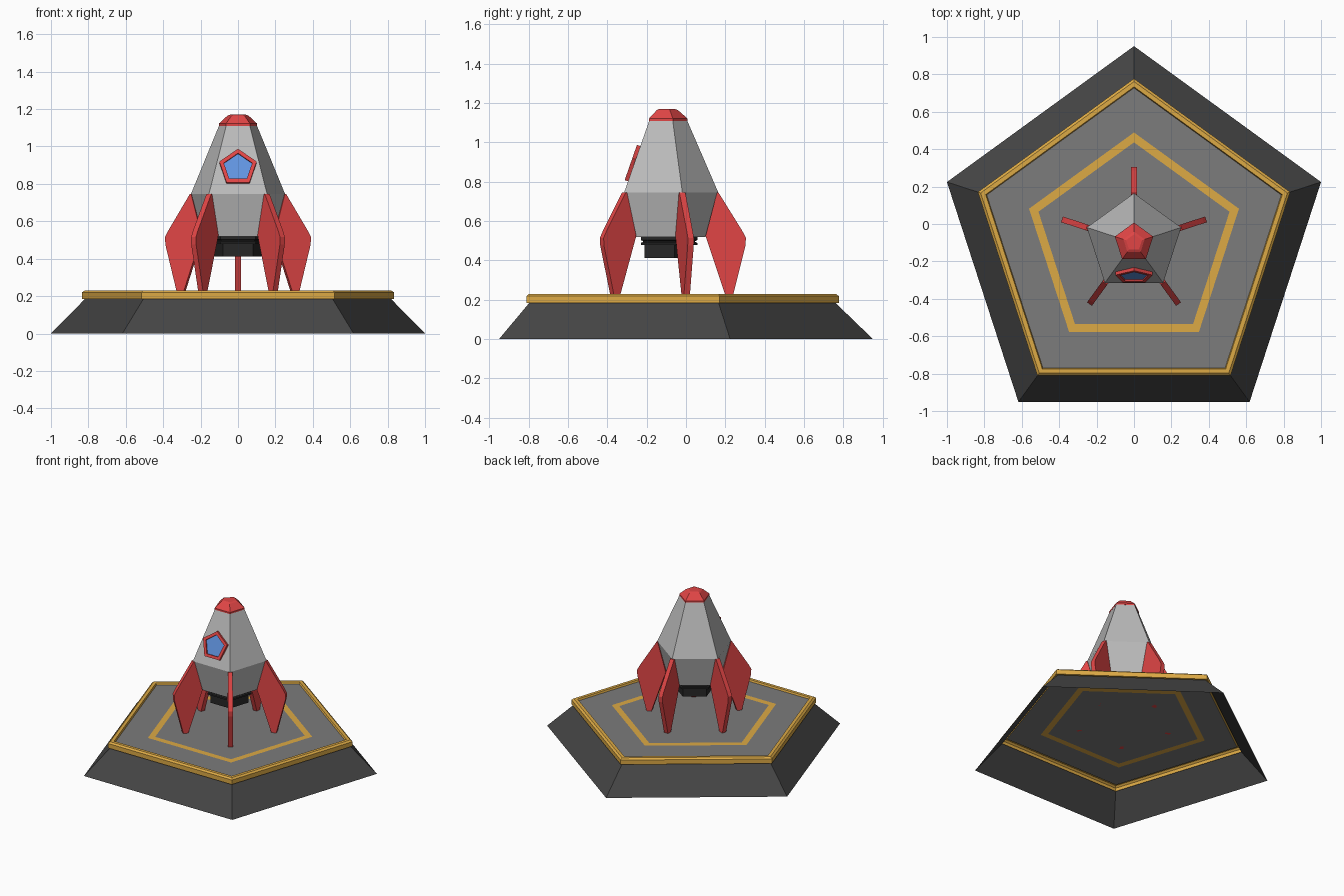
import bpy, bmesh, math
from mathutils import Matrix

if "Cube" in bpy.data.objects:
    bpy.data.objects.remove(bpy.data.objects["Cube"])

CY = -0.1005  # pentagon centre, so that the bounding box is centred


def material(name, rgb):
    m = bpy.data.materials.new(name)
    m.diffuse_color = (*rgb, 1)
    m.use_nodes = True
    m.node_tree.nodes["Principled BSDF"].inputs["Base Color"].default_value = m.diffuse_color
    return m


DARK = material("dark_metal", (0.06, 0.06, 0.06))
BLACK = material("nozzle_black", (0.02, 0.02, 0.02))
DECK = material("deck_grey", (0.2, 0.2, 0.2))
HULL = material("hull_grey", (0.5, 0.5, 0.5))
RED = material("red", (0.75, 0.06, 0.06))
GOLD = material("gold", (0.72, 0.4, 0.06))
BLUE = material("glass_blue", (0.12, 0.3, 0.75))


def finish(bm, name, mat, matrix):
    bm.transform(matrix)
    me = bpy.data.meshes.new(name)
    bm.to_mesh(me)
    bm.free()
    me.materials.append(mat)
    ob = bpy.data.objects.new(name, me)
    bpy.context.collection.objects.link(ob)
    return ob


def loft(name, rings, mat, bottom=False, top=False,
         matrix=Matrix.Translation((0, CY, 0))):
    """Five-sided loft through (radius, z) rings, one corner towards +y."""
    bm = bmesh.new()
    loops = []
    for r, z in rings:
        angles = [math.radians(90 + 72 * k) for k in range(5)]
        loops.append([bm.verts.new((r * math.cos(a), r * math.sin(a), z)) for a in angles])
    for lo, hi in zip(loops, loops[1:]):
        for i in range(5):
            j = (i + 1) % 5
            bm.faces.new((lo[i], lo[j], hi[j], hi[i]))
    if bottom:
        bm.faces.new(loops[0][::-1])
    if top:
        bm.faces.new(loops[-1])
    return finish(bm, name, mat, matrix)


# launch pad: sloped skirt open below, gold rim, deck with inlaid stripe
DZ = 0.217
loft("pad_skirt", [(1.0515, 0), (0.86, 0.185)], DARK)
loft("pad_rim", [(0.86, 0.185), (0.878, 0.185), (0.878, 0.219), (0.862, 0.23),
                 (0.834, 0.23), (0.828, DZ)], GOLD)
loft("deck_outer", [(0.828, DZ), (0.59, DZ)], DECK)
loft("deck_stripe", [(0.59, DZ), (0.537, DZ)], GOLD)
loft("deck_centre", [(0.537, DZ)], DECK, top=True)

# rocket hull, nose cap and engine
loft("hull", [(0.2, 0.52), (0.265, 0.745), (0.105, 1.115)], HULL, True, True)
loft("nose_cap", [(0.108, 1.11), (0.108, 1.122), (0.06, 1.164), (0.045, 1.17)], RED, True, True)
loft("engine_collar", [(0.158, 0.478), (0.158, 0.49), (0.147, 0.494), (0.147, 0.499),
                       (0.158, 0.503), (0.158, 0.525)], BLACK, True, True)
loft("engine_nozzle", [(0.09, 0.46), (0.115, 0.413), (0.137, 0.413), (0.137, 0.48)], BLACK, True)

# fins at the five hull corners, profile in (radius, z)
FIN = [(0.258, 0.745), (0.266, 0.745), (0.387, 0.55), (0.405, 0.515), (0.403, 0.475),
       (0.338, DZ), (0.303, DZ), (0.2, 0.525)]
for k in range(5):
    bm = bmesh.new()
    face = bm.faces.new([bm.verts.new((r, -0.016, z)) for r, z in FIN])
    ext = bmesh.ops.extrude_face_region(bm, geom=[face])["geom"]
    bmesh.ops.translate(bm, vec=(0, 0.032, 0),
                        verts=[v for v in ext if isinstance(v, bmesh.types.BMVert)])
    bmesh.ops.recalc_face_normals(bm, faces=bm.faces)
    turn = Matrix.Rotation(math.radians(90 + 72 * k), 4, 'Z')
    finish(bm, f"fin_{k + 1}", RED, Matrix.Translation((0, CY, 0)) @ turn)

# five-sided window lying on the sloped front face
tilt = math.atan2(0.129, 0.37)
seat = Matrix.Translation((0, -0.265, 0.882)) @ Matrix.Rotation(math.pi / 2 - tilt, 4, 'X')
loft("window_frame", [(0.105, -0.005), (0.105, 0.02), (0.08, 0.02), (0.08, 0.008)],
     RED, bottom=True, matrix=seat)
loft("window_pane", [(0.08, 0.01)], BLUE, top=True, matrix=seat)
